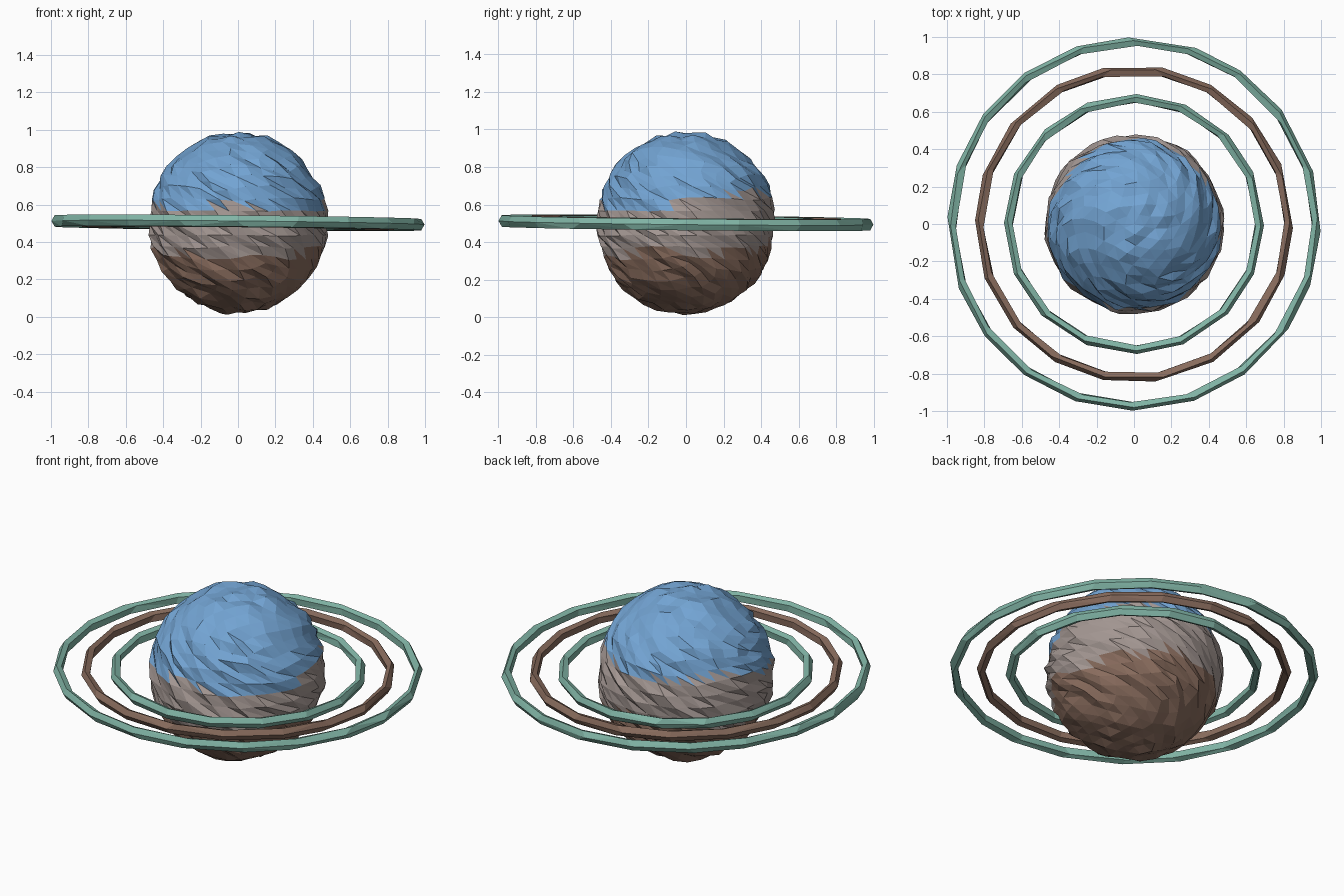
import bpy, bmesh, math, random
from mathutils import Vector

if "Cube" in bpy.data.objects:
    bpy.data.objects.remove(bpy.data.objects["Cube"])

random.seed(7)
CENTRE_Z = 0.502


def material(name, rgb):
    m = bpy.data.materials.new(name)
    m.diffuse_color = (*rgb, 1)
    m.use_nodes = True
    m.node_tree.nodes["Principled BSDF"].inputs["Base Color"].default_value = m.diffuse_color
    return m


blue = material("sky blue", (0.17, 0.37, 0.65))
grey = material("warm grey", (0.37, 0.31, 0.29))
brown = material("brown", (0.25, 0.15, 0.11))
green = material("sea green", (0.22, 0.46, 0.38))


def finish(bm, name, mats):
    bmesh.ops.recalc_face_normals(bm, faces=bm.faces)
    me = bpy.data.meshes.new(name)
    bm.to_mesh(me)
    bm.free()
    for m in mats:
        me.materials.append(m)
    ob = bpy.data.objects.new(name, me)
    bpy.context.collection.objects.link(ob)
    return ob


# Rugged planet: twisted, roughened icosphere in three colour bands
def planet():
    bm = bmesh.new()
    bmesh.ops.create_icosphere(bm, subdivisions=4, radius=1)
    for v in bm.verts:
        d = v.co.normalized()
        a = math.atan2(d.y, d.x) - 1.5 * d.z + random.uniform(-0.02, 0.02)
        flat = math.hypot(d.x, d.y)
        r = 0.474 + random.uniform(-0.014, 0.014)
        v.co = Vector((r * flat * math.cos(a), r * flat * math.sin(a),
                       CENTRE_Z + 1.02 * r * d.z))
    for f in bm.faces:
        c = f.calc_center_median()
        a = math.atan2(c.y, c.x)
        wobble = 0.02 * math.sin(3 * a) + 0.012 * math.sin(7 * a + 1)
        if c.z > 0.62 + 0.09 * c.y + wobble:
            f.material_index = 0
        elif c.z > 0.345 + 0.06 * c.y - wobble:
            f.material_index = 1
        else:
            f.material_index = 2
    finish(bm, "planet", [blue, grey, brown])


# Faceted ring, slightly tilted, with an irregular five-sided section
def ring(name, radius, segments, mat):
    bm = bmesh.new()
    sides = 5
    loops = []
    for i in range(segments):
        a0 = 2 * math.pi * i / segments
        loop = []
        for j in range(sides):
            a = a0 + random.uniform(-0.04, 0.04)
            t = 2 * math.pi * j / sides
            r = radius + 0.025 * math.cos(t)
            x, y = r * math.cos(a), r * math.sin(a)
            z = 0.503 + 0.032 * math.sin(t) - 0.01 * (x + y)
            loop.append(bm.verts.new((x, y, z)))
        loops.append(loop)
    for i in range(segments):
        p, q = loops[i], loops[(i + 1) % segments]
        for j in range(sides):
            k = (j + 1) % sides
            bm.faces.new((p[j], q[j], q[k], p[k]))
    bmesh.ops.triangulate(bm, faces=bm.faces)
    finish(bm, name, [mat])


planet()
ring("inner_ring", 0.670, 16, green)
ring("middle_ring", 0.825, 18, brown)
ring("outer_ring", 0.973, 20, green)
